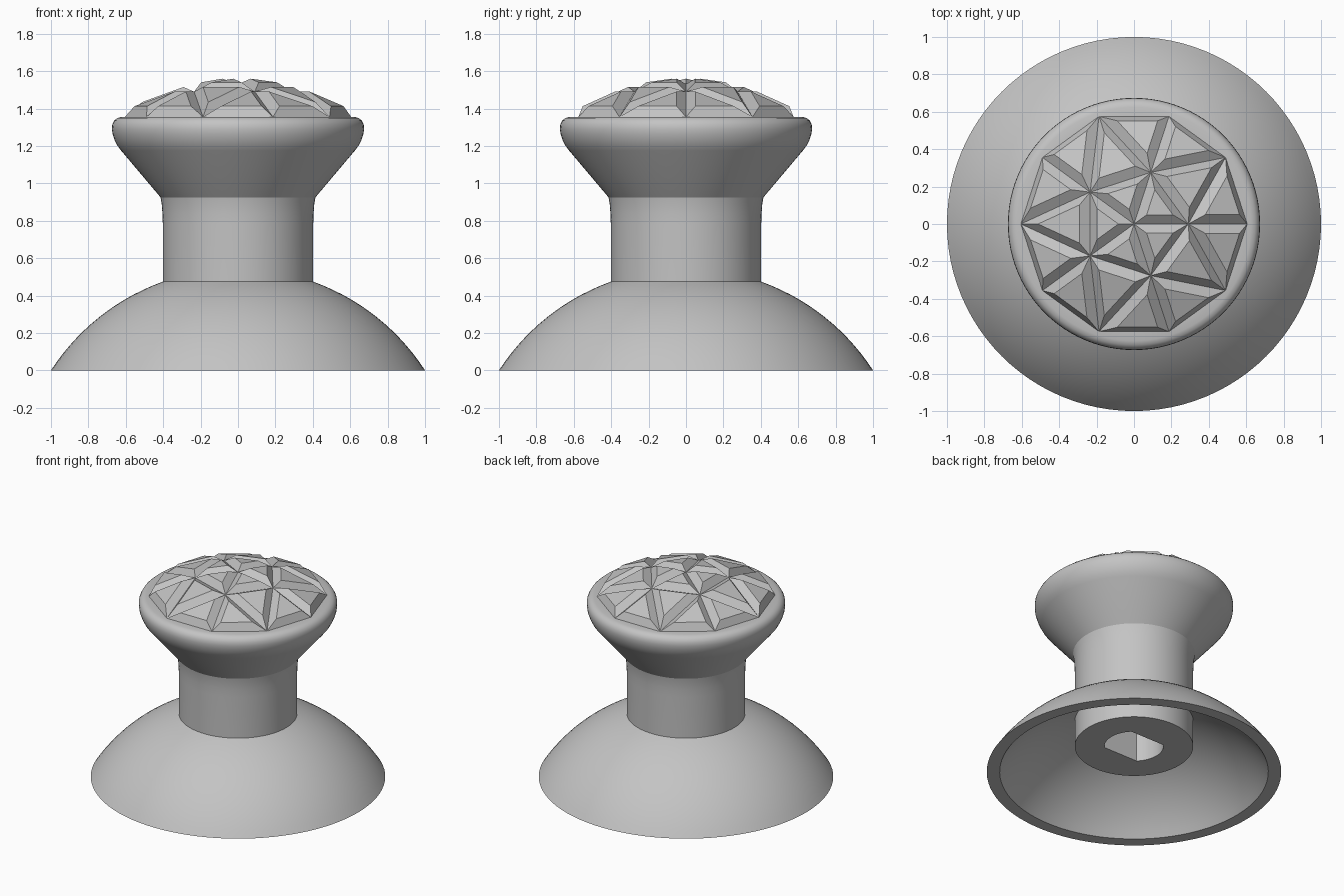
import bpy, bmesh, math

if "Cube" in bpy.data.objects:
    bpy.data.objects.remove(bpy.data.objects["Cube"])

SEG = 96
grey = bpy.data.materials.new("grey plastic")
grey.diffuse_color = (0.55, 0.55, 0.55, 1)
grey.use_nodes = True
grey.node_tree.nodes["Principled BSDF"].inputs["Base Color"].default_value = grey.diffuse_color


def add_object(name, bm, smooth):
    mesh = bpy.data.meshes.new(name)
    bm.to_mesh(mesh)
    bm.free()
    ob = bpy.data.objects.new(name, mesh)
    bpy.context.collection.objects.link(ob)
    mesh.materials.append(grey)
    if smooth:
        bpy.ops.object.select_all(action='DESELECT')
        ob.select_set(True)
        bpy.context.view_layer.objects.active = ob
        bpy.ops.object.shade_smooth_by_angle(angle=math.radians(30))
    return ob


def lathe(name, profile, flat=None):
    """Turn (radius, z) points about z; radii up to 0.2 get flats at y = +-flat."""
    bm = bmesh.new()
    rings = []
    for r, z in profile:
        if r == 0:
            rings.append([bm.verts.new((0, 0, z))] * SEG)
            continue
        ring = []
        for i in range(SEG):
            a = 2 * math.pi * i / SEG
            x, y = r * math.cos(a), r * math.sin(a)
            if flat and r <= 0.2:
                y = max(-flat, min(flat, y))
            ring.append(bm.verts.new((x, y, z)))
        rings.append(ring)
    for lo, hi in zip(rings, rings[1:]):
        for i in range(SEG):
            j = (i + 1) % SEG
            bm.faces.new(dict.fromkeys((lo[i], lo[j], hi[j], hi[i])))
    return add_object(name, bm, True)


def dome(radius, r_from, r_to, steps=14):
    """Arc of a sphere centred below the base, between two distances from the axis."""
    a0, a1 = math.asin(r_from / radius), math.asin(r_to / radius)
    angles = [a0 + (a1 - a0) * i / steps for i in range(steps + 1)]
    return [(radius * math.sin(a), radius * math.cos(a) - 0.647) for a in angles]


# Hollow dome-shaped skirt with a flat lip
lathe("skirt", dome(1.118, 0.4, 0.912) + dome(1.191, 1.0, 0.402))

# Stem with a double-flat socket in its lower end
lathe("stem", [(0, 0.7), (0.2, 0.7), (0.2, 0.2), (0.402, 0.2), (0.402, 0.78),
               (0.404, 0.84), (0.408, 0.89), (0.414, 0.925)], flat=0.1414)

# Flared head with a rounded rim
lathe("head", [(0.414, 0.925), (0.625, 1.175), (0.645, 1.202), (0.66, 1.232),
               (0.67, 1.262), (0.674, 1.29), (0.672, 1.315), (0.662, 1.335),
               (0.647, 1.348), (0.625, 1.355), (0.56, 1.355)])

# Faceted crown: pole, ring of five and ring of ten, each triangle raised and inset
bm = bmesh.new()


def ring(count, radius, z):
    return [bm.verts.new((radius * math.cos(2 * math.pi * i / count),
                          radius * math.sin(2 * math.pi * i / count), z))
            for i in range(count)]


pole = bm.verts.new((0, 0, 1.53))
inner, outer = ring(5, 0.29, 1.49), ring(10, 0.605, 1.355)
for i in range(5):
    a, b = inner[i], inner[(i + 1) % 5]
    o0, o1, o2 = outer[2 * i], outer[2 * i + 1], outer[(2 * i + 2) % 10]
    for tri in ((pole, a, b), (a, o1, b), (a, o0, o1), (b, o1, o2)):
        bm.faces.new(tri)
bm.normal_update()
bmesh.ops.inset_individual(bm, faces=bm.faces[:], thickness=0.045, depth=0.043,
                           use_even_offset=True)
add_object("faceted_crown", bm, False)
